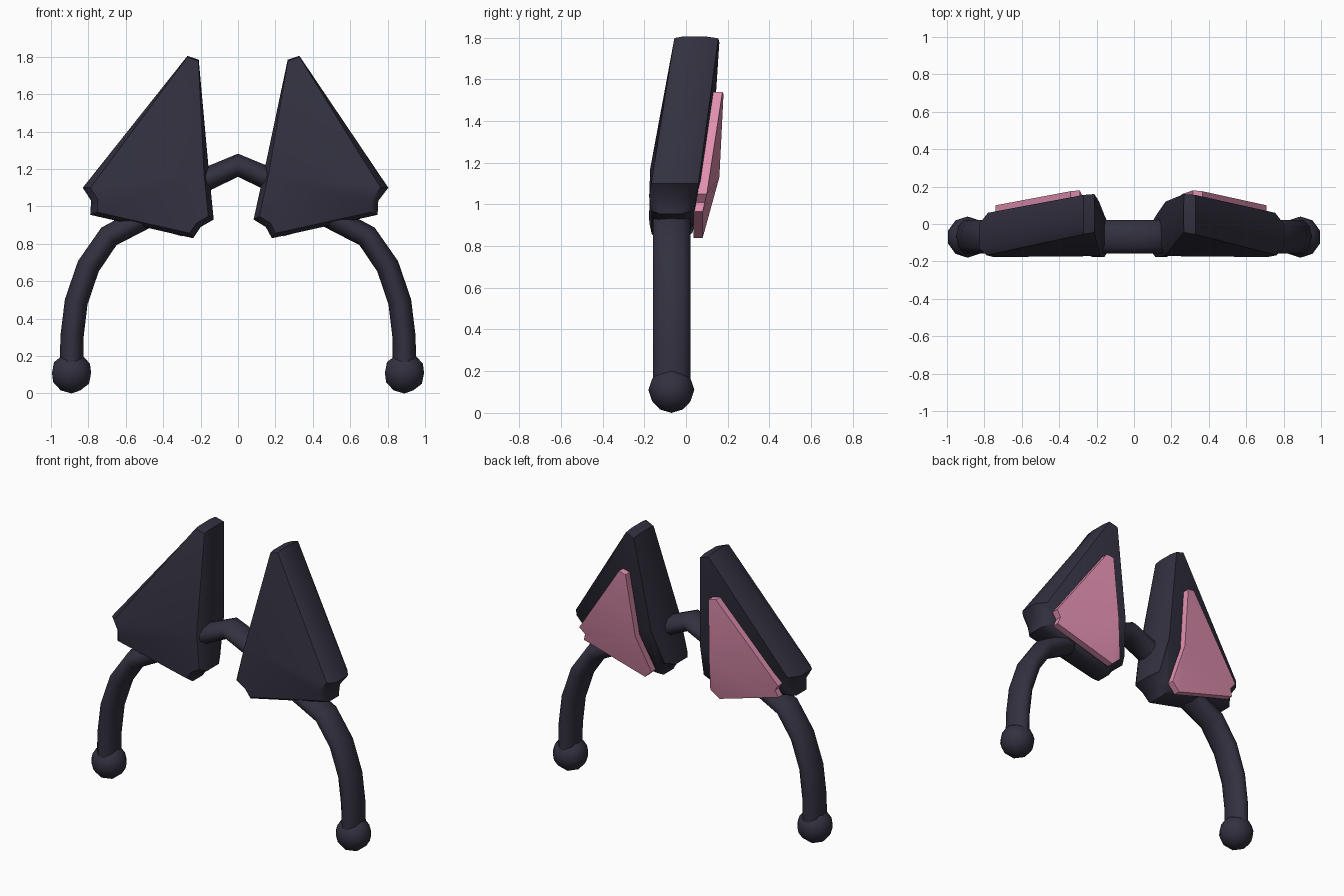
import bpy, bmesh, math
from mathutils import Vector

cube = bpy.data.objects.get("Cube")
if cube:
    bpy.data.objects.remove(cube)


def material(name, rgb):
    m = bpy.data.materials.new(name)
    m.use_nodes = True
    m.diffuse_color = (*rgb, 1)
    bsdf = m.node_tree.nodes["Principled BSDF"]
    bsdf.inputs["Base Color"].default_value = (*rgb, 1)
    bsdf.inputs["Roughness"].default_value = 0.8
    return m


DARK = material("dark slate", (0.032, 0.030, 0.050))
PINK = material("soft pink", (0.76, 0.28, 0.44))


def finish(name, bm, mat, angle=45):
    bmesh.ops.recalc_face_normals(bm, faces=bm.faces)
    mesh = bpy.data.meshes.new(name)
    bm.to_mesh(mesh)
    bm.free()
    mesh.materials.append(mat)
    ob = bpy.data.objects.new(name, mesh)
    bpy.context.collection.objects.link(ob)
    bpy.ops.object.select_all(action='DESELECT')
    ob.select_set(True)
    bpy.context.view_layer.objects.active = ob
    bpy.ops.object.shade_smooth_by_angle(angle=math.radians(angle))
    return ob


def loft(bm, rings):
    """Join consecutive closed rings of points with quads."""
    loops = [[bm.verts.new(p) for p in ring] for ring in rings]
    for a, b in zip(loops, loops[1:]):
        n = len(a)
        for i in range(n):
            bm.faces.new((a[i], a[(i + 1) % n], b[(i + 1) % n], b[i]))
    return loops


def fan(bm, loop, hub):
    """Close a ring with triangles around one of its own points."""
    n = len(loop)
    for k in range(1, n - 1):
        bm.faces.new((loop[hub], loop[(hub + k) % n], loop[(hub + k + 1) % n]))


def place(x, y, z, side):
    """Put a point on one side; the +x ear leans outwards a little more."""
    if side > 0:
        x += 0.12 * (z - 1.32)
    return Vector((side * x, y, z))


# Ear outline: x, z, front y, back y
EAR = [
    (0.27, 1.805, -0.04, 0.155), (0.21, 1.785, -0.03, 0.16),
    (0.155, 1.18, -0.15, 0.12), (0.13, 0.93, -0.16, 0.05),
    (0.20, 0.89, -0.16, 0.04), (0.24, 0.83, -0.15, 0.03),
    (0.79, 0.955, -0.15, 0.04), (0.785, 1.03, -0.16, 0.05),
    (0.83, 1.10, -0.15, 0.06),
]

# Inner ear pad outline: x, z, surface y
PAD = [
    (0.34, 1.54, 0.175), (0.29, 1.53, 0.18), (0.28, 1.13, 0.16),
    (0.24, 0.89, 0.09), (0.30, 0.84, 0.08), (0.73, 0.965, 0.08),
    (0.71, 1.01, 0.09), (0.74, 1.05, 0.10),
]


def ear_ring(side, inset, depth):
    """Slice of the ear; depth runs from 0 (front) to 1 (back)."""
    ring = []
    for x, z, yf, yb in EAR:
        k = 1 - inset * (0.1 if z > 1.5 else 1)
        ring.append(place(0.42 + (x - 0.42) * k, yf + (yb - yf) * depth,
                          1.1 + (z - 1.1) * k, side))
    return ring


for side, label in ((1, "left"), (-1, "right")):
    # Ear shell with bevelled front and back rims
    bm = bmesh.new()
    loops = loft(bm, [ear_ring(side, i, d) for i, d in
                      ((0.10, -0.08), (0.0, 0.12), (0.0, 0.7), (0.12, 1.0))])
    fan(bm, loops[0], 2)
    fan(bm, loops[-1], 2)
    finish(label + "_ear", bm, DARK, 50)

    # Pink pad on the back of the ear
    bm = bmesh.new()
    loops = loft(bm, [[place(x, y - d, z, side) for x, z, y in PAD]
                      for d in (0.045, 0)])
    fan(bm, loops[0], 2)
    fan(bm, loops[1], 2)
    finish(label + "_inner_ear", bm, PINK, 40)

    # Ball at the end of the band
    bm = bmesh.new()
    bmesh.ops.create_icosphere(bm, subdivisions=2, radius=0.11)
    bmesh.ops.translate(bm, verts=bm.verts, vec=(side * 0.89, -0.07, 0.11))
    finish(label + "_band_tip", bm, DARK)

# Headband: an oval section swept along a mirrored arc
half = [(0.89, 0.12), (0.888, 0.3), (0.865, 0.49), (0.80, 0.68),
        (0.69, 0.84), (0.50, 0.94), (0.17, 1.145)]
path = [Vector((x, 0, z)) for x, z in half] + [Vector((0, 0, 1.22))]
path += [Vector((-x, 0, z)) for x, z in reversed(half)]
rings = []
for i, p in enumerate(path):
    t = (path[min(i + 1, len(path) - 1)] - path[max(i - 1, 0)]).normalized()
    normal = Vector((-t.z, 0, t.x))
    ring = []
    for k in range(10):
        a = math.tau * k / 10
        ring.append(p + normal * 0.062 * math.cos(a)
                    + Vector((0, -0.068 + 0.094 * math.sin(a), 0)))
    rings.append(ring)
bm = bmesh.new()
loops = loft(bm, rings)
bm.faces.new(loops[0])
bm.faces.new(loops[-1])
finish("headband", bm, DARK, 50)
